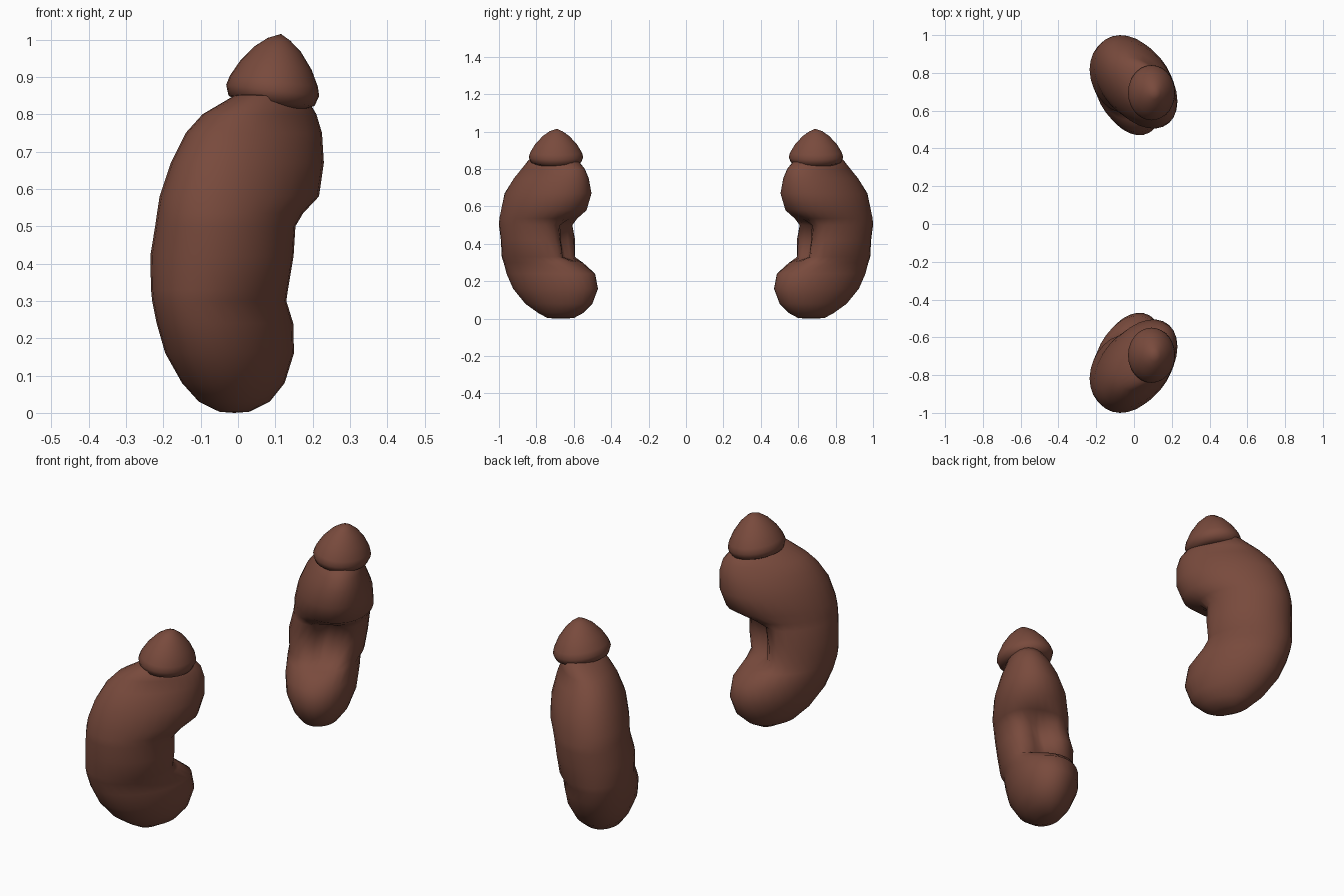
import bpy, bmesh, math

if "Cube" in bpy.data.objects:
    bpy.data.objects.remove(bpy.data.objects["Cube"])

brown = bpy.data.materials.new("warm brown")
brown.diffuse_color = (0.19, 0.069, 0.046, 1)
brown.use_nodes = True
brown.node_tree.nodes["Principled BSDF"].inputs["Base Color"].default_value = brown.diffuse_color

# Body cross-sections: z, x min, x max, y min, y max, skew, groove depth
SECTIONS = [
    (0.003, -.05, .03, .60, .74, -.2, 0),
    (.03, -.105, .085, .55, .79, -.25, 0),
    (.08, -.15, .125, .50, .86, -.3, 0),
    (.16, -.195, .15, .47, .925, -.3, 0),
    (.24, -.218, .148, .485, .96, -.3, 0),
    (.30, -.23, .13, .54, .975, -.25, .02),
    (.33, -.233, .135, .57, .985, -.2, .08),
    (.42, -.235, .15, .57, .99, -.18, .10),
    (.50, -.222, .155, .585, 1.0, -.2, .08),
    (.535, -.217, .175, .57, .998, -.25, .02),
    (.58, -.21, .217, .53, .99, -.33, 0),
    (.67, -.18, .23, .505, .97, -.38, 0),
    (.75, -.14, .225, .52, .92, -.45, 0),
    (.80, -.095, .21, .54, .88, -.5, 0),
    (.85, -.01, .18, .58, .84, -.4, 0),
]
# Cap profile: radius, height
CAP = [(.105, -.04), (.135, -.028), (.146, 0), (.138, .025),
       (.112, .068), (.072, .112), (.035, .138)]
N = 28


def body_ring(z, x0, x1, y0, y1, skew, groove):
    """Slanted ellipse that fills the given box, with a groove on the inner side."""
    cx, cy, hx, hy = (x0 + x1) / 2, (y0 + y1) / 2, (x1 - x0) / 2, (y1 - y0) / 2
    psi = math.acos(skew)
    ring = []
    for i in range(N):
        t = 2 * math.pi * i / N
        x, y = hx * math.cos(t), hy * math.cos(t - psi)
        off = math.atan2(y, x) + math.radians(62)
        k = 1 - groove * math.exp(-(off / math.radians(24)) ** 2) / math.hypot(x, y)
        ring.append((cx + x * k, cy + y * k, z))
    return ring


def cap_ring(r, h):
    """Oval ring of the pointed cap, leaning a little towards +x."""
    a = math.radians(7)
    ring = []
    for i in range(N):
        t = 2 * math.pi * i / N
        x, y = r * .86 * math.cos(t), r * math.sin(t)
        ring.append((.093 + x * math.cos(a) + h * math.sin(a), .695 + y,
                     .864 + h * math.cos(a) - x * math.sin(a)))
    return ring


def loft(name, rings, side, bottom, top, angle):
    bm = bmesh.new()
    rows = [[bm.verts.new((x, y * side, z)) for x, y, z in r] for r in rings]
    for a, b in zip(rows, rows[1:]):
        for i in range(N):
            j = (i + 1) % N
            bm.faces.new((a[i], a[j], b[j], b[i]))
    for row, tip in ((rows[0], bottom), (rows[-1], top)):
        v = bm.verts.new((tip[0], tip[1] * side, tip[2]))
        for i in range(N):
            bm.faces.new((row[i], row[(i + 1) % N], v))
    bmesh.ops.recalc_face_normals(bm, faces=bm.faces[:])
    me = bpy.data.meshes.new(name)
    bm.to_mesh(me)
    bm.free()
    me.materials.append(brown)
    ob = bpy.data.objects.new(name, me)
    bpy.context.collection.objects.link(ob)
    bpy.ops.object.select_all(action='DESELECT')
    ob.select_set(True)
    bpy.context.view_layer.objects.active = ob
    bpy.ops.object.shade_smooth_by_angle(angle=math.radians(angle))


# Mirrored pair: curled body with pointed cap
for side, label in ((1, "back"), (-1, "front")):
    loft(label + "_curled_body", [body_ring(*s) for s in SECTIONS], side,
         (-.01, .67, 0), (.09, .70, .87), 75)
    loft(label + "_pointed_cap", [cap_ring(*p) for p in CAP], side,
         (.09, .695, .83), (.115, .69, 1.015), 60)
